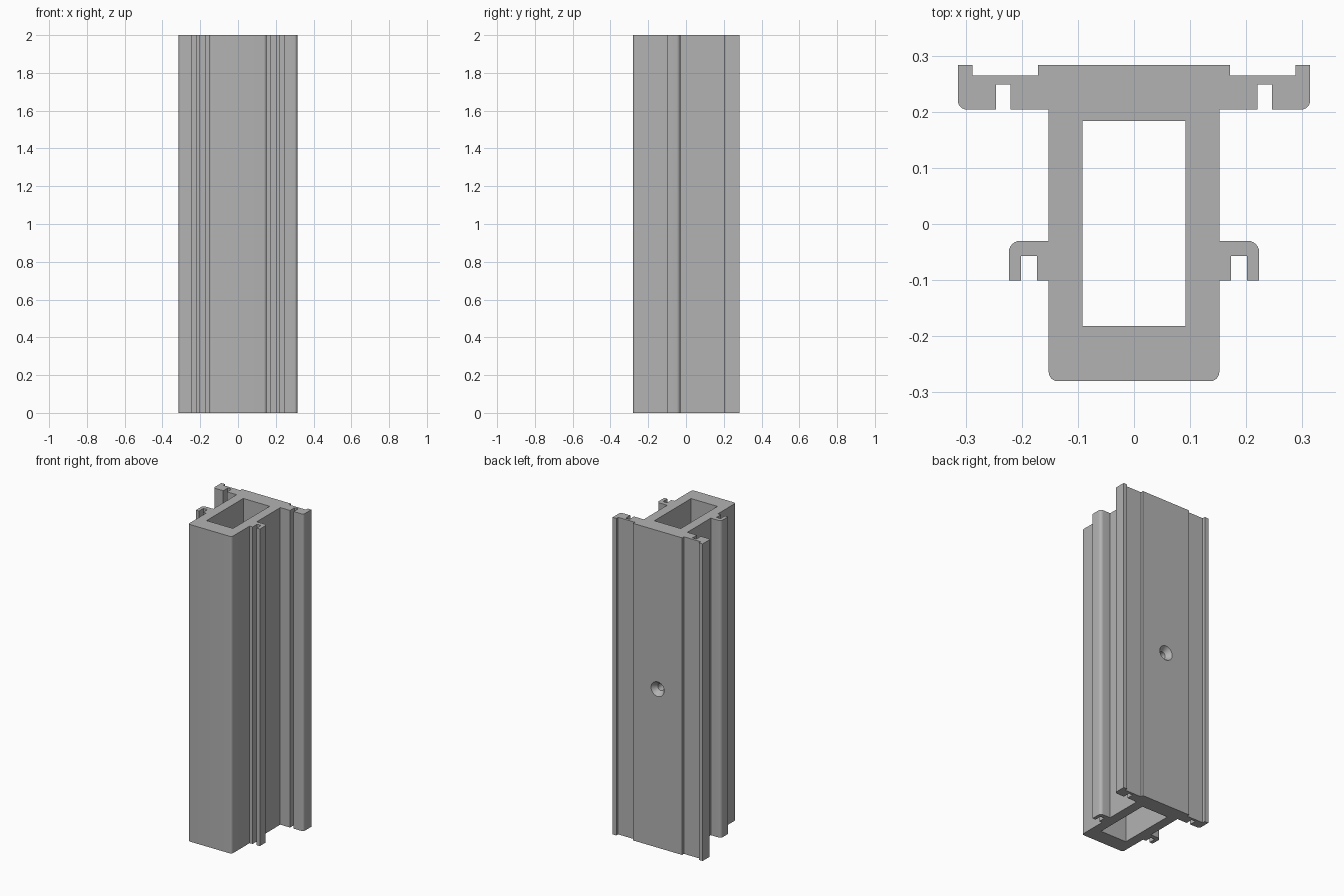
import bpy, bmesh, math
from mathutils import Vector, Matrix

cube = bpy.data.objects.get("Cube")
if cube:
    bpy.data.objects.remove(cube)

HEIGHT = 2.0
GREY = (0.45, 0.45, 0.45, 1)
metal = bpy.data.materials.new("grey metal")
metal.use_nodes = True
metal.diffuse_color = GREY
metal.node_tree.nodes["Principled BSDF"].inputs["Base Color"].default_value = GREY


def rounded(corners, steps=6):
    """Turn (x, y[, radius]) right-angle corners into a point list."""
    pts = []
    for i, c in enumerate(corners):
        p = Vector(c[:2])
        if len(c) < 3:
            pts.append(p)
            continue
        a = (Vector(corners[i - 1][:2]) - p).normalized() * c[2]
        b = (Vector(corners[(i + 1) % len(corners)][:2]) - p).normalized() * c[2]
        for k in range(steps + 1):
            t = math.pi / 2 * k / steps
            pts.append(p + a * (1 - math.sin(t)) + b * (1 - math.cos(t)))
    return pts


def box(x, y0, y1, r=0):
    low = (r,) if r else ()
    return rounded([(-x, y0, *low), (x, y0, *low), (x, y1), (-x, y1)])


def extrusion(name, loops):
    """Extrude a filled outline, with holes, over the full height."""
    curve = bpy.data.curves.new(name, "CURVE")
    curve.dimensions = "2D"
    curve.fill_mode = "BOTH"
    curve.extrude = HEIGHT / 2
    for loop in loops:
        s = curve.splines.new("POLY")
        s.points.add(len(loop) - 1)
        for point, co in zip(s.points, loop):
            point.co = (co.x, co.y, 0, 1)
        s.use_cyclic_u = True
    obj = bpy.data.objects.new(name, curve)
    obj.location.z = HEIGHT / 2
    bpy.context.collection.objects.link(obj)
    select(obj)
    bpy.ops.object.convert(target="MESH")
    obj = bpy.context.object
    bm = bmesh.new()
    bm.from_mesh(obj.data)
    bmesh.ops.remove_doubles(bm, verts=bm.verts, dist=0.0001)
    bmesh.ops.recalc_face_normals(bm, faces=bm.faces)
    bm.to_mesh(obj.data)
    bm.free()
    obj.data.materials.clear()
    obj.data.materials.append(metal)
    return obj


def select(obj):
    bpy.ops.object.select_all(action="DESELECT")
    obj.select_set(True)
    bpy.context.view_layer.objects.active = obj


def cutter(name, r_front, r_back, y0, y1):
    """Tapered round cutter along y at mid height."""
    mesh = bpy.data.meshes.new(name)
    bm = bmesh.new()
    turn = Matrix.Translation((0, (y0 + y1) / 2, HEIGHT / 2)) @ Matrix.Rotation(-math.pi / 2, 4, "X")
    bmesh.ops.create_cone(bm, cap_ends=True, segments=32, radius1=r_front,
                          radius2=r_back, depth=y1 - y0, matrix=turn)
    bm.to_mesh(mesh)
    bm.free()
    obj = bpy.data.objects.new(name, mesh)
    obj.hide_render = True
    bpy.context.collection.objects.link(obj)
    return obj


# Right half of the outer outline, front to back
half = [
    (0.152, -0.28, 0.016),
    # seal clip
    (0.152, -0.101), (0.173, -0.101), (0.173, -0.057), (0.201, -0.057),
    (0.201, -0.101), (0.223, -0.101), (0.223, -0.03, 0.02), (0.152, -0.03),
    # back flange with slot and lip
    (0.152, 0.204), (0.22, 0.204), (0.22, 0.249), (0.246, 0.249),
    (0.246, 0.204), (0.314, 0.204, 0.016), (0.314, 0.283), (0.288, 0.283),
    (0.288, 0.265), (0.171, 0.265), (0.171, 0.283),
]
outline = rounded(half + [(-c[0], *c[1:]) for c in reversed(half)])

# Nested bodies
sleeve = box(0.14, -0.268, 0.271, 0.006)
tube = box(0.111, -0.24, 0.244)
opening = box(0.092, -0.182, 0.184)
parts = [
    extrusion("outer_profile", [outline, sleeve]),
    extrusion("middle_tube", [sleeve, tube]),
    extrusion("inner_lining", [tube, opening]),
]

# Countersunk screw hole in the back
cutters = [
    cutter("hole_cutter", 0.022, 0.022, 0.15, 0.3),
    cutter("countersink_cutter", 0.022, 0.048, 0.25, 0.286),
]
for part in parts:
    for c in cutters:
        mod = part.modifiers.new(c.name, "BOOLEAN")
        mod.operation = "DIFFERENCE"
        mod.solver = "EXACT"
        mod.object = c
    select(part)
    bpy.ops.object.convert(target="MESH")
    bpy.ops.object.shade_smooth_by_angle(angle=math.radians(30))
for c in cutters:
    bpy.data.objects.remove(c)
